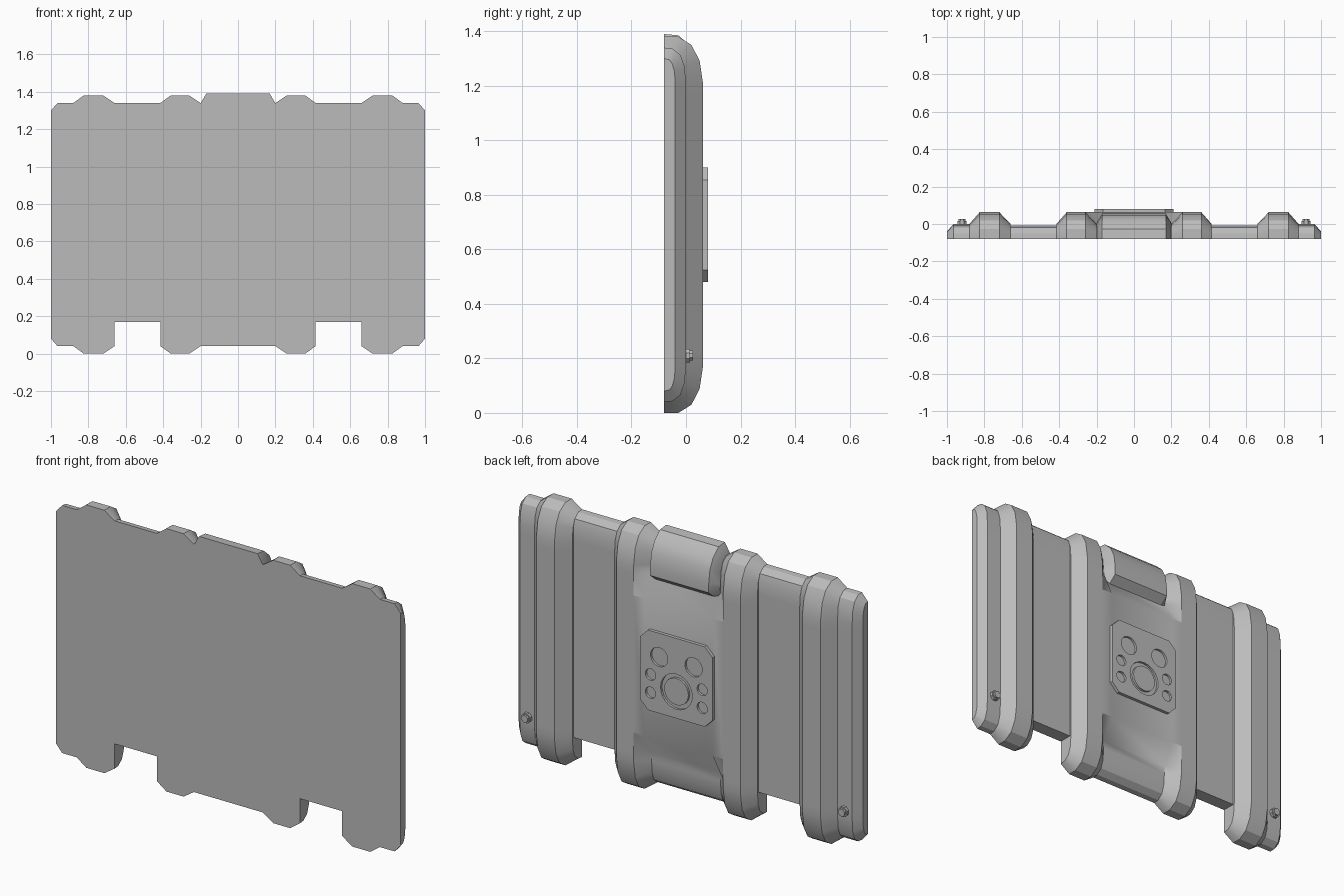
import bpy, bmesh, math

if "Cube" in bpy.data.objects:
    bpy.data.objects.remove(bpy.data.objects["Cube"])

metal = bpy.data.materials.new("plain_grey")
metal.diffuse_color = (0.5, 0.5, 0.5, 1)
metal.use_nodes = True
metal.node_tree.nodes["Principled BSDF"].inputs["Base Color"].default_value = metal.diffuse_color
H = 1.38          # rib height
BACK = -0.08      # flat front-facing wall


def finish(name, bm, smooth=True):
    bmesh.ops.recalc_face_normals(bm, faces=bm.faces)
    me = bpy.data.meshes.new(name)
    bm.to_mesh(me)
    bm.free()
    me.materials.append(metal)
    ob = bpy.data.objects.new(name, me)
    bpy.context.collection.objects.link(ob)
    if smooth:
        bpy.ops.object.select_all(action='DESELECT')
        ob.select_set(True)
        bpy.context.view_layer.objects.active = ob
        bpy.ops.object.shade_smooth_by_angle(angle=math.radians(30))
    return ob


def loft(name, stations):
    """Skin closed (y, z) rings placed at x stations."""
    bm = bmesh.new()
    rings = [[bm.verts.new((x, y, z)) for y, z in ring] for x, ring in stations]
    n = len(rings[0])
    for a, b in zip(rings, rings[1:]):
        for i in range(n):
            j = (i + 1) % n
            bm.faces.new((a[i], a[j], b[j], b[i]))
    bm.faces.new(rings[0])
    bm.faces.new(rings[-1])
    return finish(name, bm)


def mirrored(points):
    return [(y, H - z) for y, z in reversed(points)]


def ring(corner, lip):
    half = corner + [(corner[-1][0], 0.22), (lip, 0.33)]
    return half + mirrored(half)


# rounded corner profiles for the three surface levels
top_c = [(BACK, 0), (-0.028, 0), (0.02, 0.03), (0.05, 0.088), (0.063, 0.175)]
mid_c = [(BACK, 0.04), (-0.05, 0.043), (-0.02, 0.067), (-0.005, 0.11), (0, 0.175)]
low_c = [(BACK, 0.08), (-0.06, 0.085), (-0.05, 0.1), (-0.042, 0.13), (-0.04, 0.175)]
high, mid, low = ring(top_c, 0.063), ring(mid_c, 0), ring(low_c, -0.04)
recess = ring(mid_c, 0.063)

# outer pillars, sunken panels and bolts on both sides
panel = [(BACK, 0.17), (-0.008, 0.17)] + [(min(y, -0.008), z) for y, z in mirrored(mid_c)]
for s, side in ((-1, "left"), (1, "right")):
    loft(side + "_pillar", [(s * x, r) for x, r in (
        (1, low), (0.965, mid), (0.88, mid), (0.825, high), (0.72, high), (0.66, mid))])
    loft(side + "_panel", [(s * 0.66, panel), (s * 0.415, panel)])
    bm = bmesh.new()
    for r, y0, y1 in ((0.027, -0.01, 0.015), (0.02, 0.015, 0.026)):
        vs = [[bm.verts.new((s * 0.92 + r * math.cos(k * math.pi / 4 + math.pi / 8), y,
                             0.21 + r * math.sin(k * math.pi / 4 + math.pi / 8)))
               for k in range(8)] for y in (y0, y1)]
        for k in range(8):
            bm.faces.new((vs[0][k], vs[0][k - 1], vs[1][k - 1], vs[1][k]))
        bm.faces.new(vs[0])
        bm.faces.new(vs[1])
    finish(side + "_bolt", bm, False)

# centre body with ribs and the top and bottom recesses
loft("centre_body", [(-0.415, mid), (-0.36, high), (-0.26, high), (-0.2, recess),
                     (0.2, recess), (0.26, high), (0.36, high), (0.415, mid)])

# rounded block in the top recess
block = [(BACK, 1.13), (0, 1.13), (0.055, 1.175), (0.055, 1.22), (0.045, 1.29),
         (0.018, 1.345), (-0.028, 1.385), (BACK, 1.39)]
block_end = [(BACK, 1.14), (-0.005, 1.14), (0.005, 1.19), (0.005, 1.21), (-0.002, 1.26),
             (-0.02, 1.305), (-0.05, 1.333), (BACK, 1.338)]
loft("top_block", [(-0.2, block_end), (-0.17, block), (0.17, block), (0.2, block_end)])


def prism(bm, outline, y0, y1):
    a, b = [[bm.verts.new((x, y, z)) for x, z in outline] for y in (y0, y1)]
    for i in range(len(a)):
        bm.faces.new((a[i - 1], a[i], b[i], b[i - 1]))
    bm.faces.new(a)
    bm.faces.new(b)


def circle(x, z, r, n=24):
    return [(x + r * math.cos(2 * math.pi * k / n), z + r * math.sin(2 * math.pi * k / n))
            for k in range(n)]


# chamfered face plate
CZ, a, b = 0.69, 0.21, 0.165
bm = bmesh.new()
prism(bm, [(x, CZ + z) for x, z in ((-a, -b), (-b, -a), (b, -a), (a, -b),
                                    (a, b), (b, a), (-b, a), (-a, b))], 0.05, 0.08)
plate = finish("face_plate", bm, False)

# round sockets sunk into the plate
bm = bmesh.new()
prism(bm, circle(0, CZ - 0.07, 0.092), 0.068, 0.1)
for s in (-1, 1):
    prism(bm, circle(s * 0.1, CZ + 0.085, 0.05), 0.068, 0.1)
    for z in (-0.02, -0.115):
        prism(bm, circle(s * 0.15, CZ + z, 0.03, 16), 0.068, 0.1)
cutter = finish("socket_cutter", bm, False)
cutter.hide_render = True
mod = plate.modifiers.new("sockets", 'BOOLEAN')
mod.operation, mod.solver, mod.object = 'DIFFERENCE', 'EXACT', cutter
bpy.context.view_layer.objects.active = plate
bpy.ops.object.modifier_apply(modifier=mod.name)
bpy.data.objects.remove(cutter)

# raised disc inside the large socket
bm = bmesh.new()
prism(bm, circle(0, CZ - 0.07, 0.07), 0.06, 0.08)
finish("centre_disc", bm)
